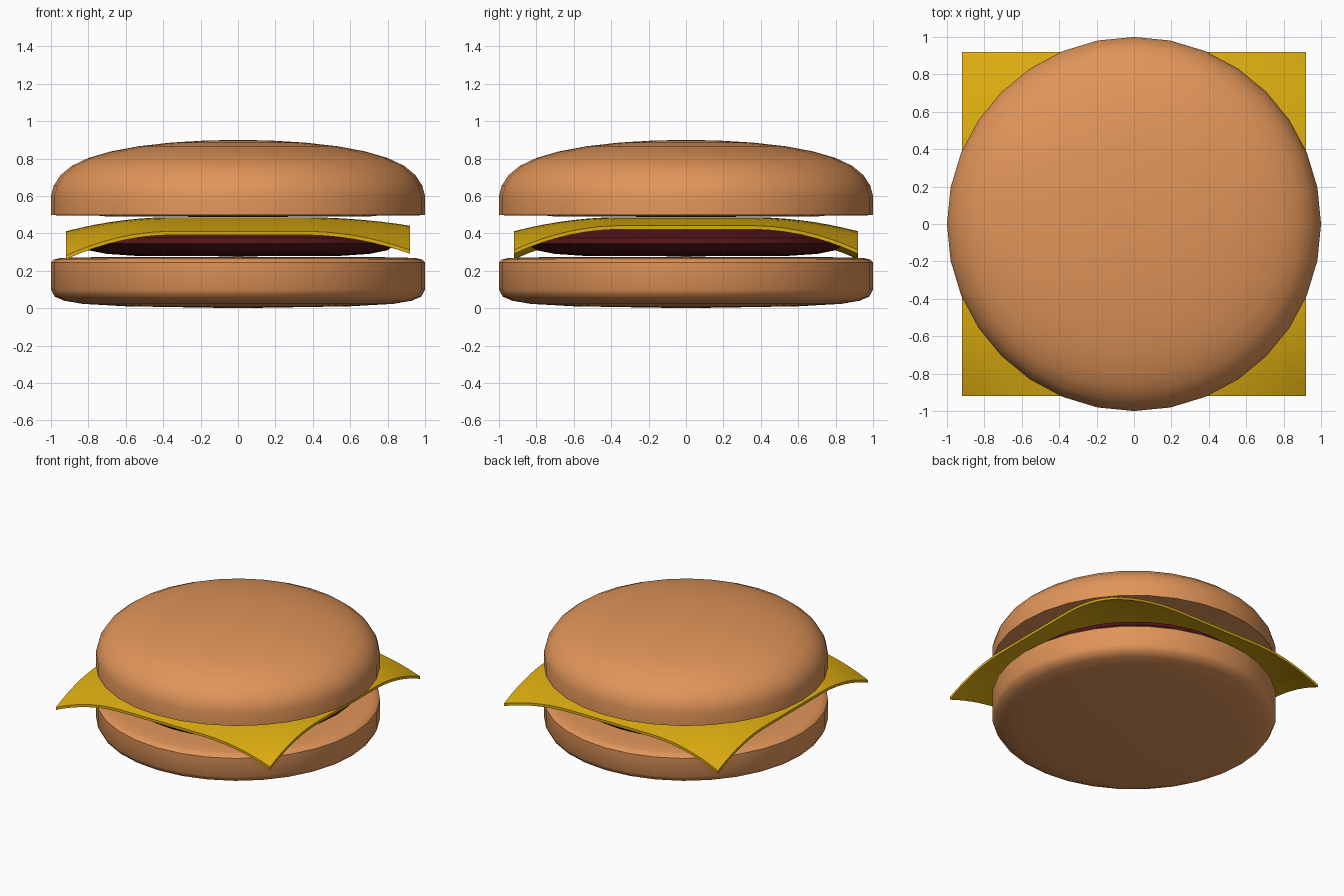
import bpy, bmesh, math

if "Cube" in bpy.data.objects:
    bpy.data.objects.remove(bpy.data.objects["Cube"])


def material(name, color):
    m = bpy.data.materials.new(name)
    m.diffuse_color = (*color, 1)
    m.use_nodes = True
    m.node_tree.nodes["Principled BSDF"].inputs["Base Color"].default_value = m.diffuse_color
    return m


def finish(name, bm, mat, angle=40):
    bmesh.ops.recalc_face_normals(bm, faces=bm.faces)
    me = bpy.data.meshes.new(name)
    bm.to_mesh(me)
    bm.free()
    ob = bpy.data.objects.new(name, me)
    bpy.context.collection.objects.link(ob)
    me.materials.append(mat)
    bpy.ops.object.select_all(action='DESELECT')
    bpy.context.view_layer.objects.active = ob
    ob.select_set(True)
    bpy.ops.object.shade_smooth_by_angle(angle=math.radians(angle))
    return ob


def lathe(name, profile, mat, sides=32):
    """Spin an (r, z) profile that starts and ends on the axis."""
    bm = bmesh.new()
    verts = [bm.verts.new((r, 0, z)) for r, z in profile]
    edges = [bm.edges.new(pair) for pair in zip(verts, verts[1:])]
    bmesh.ops.spin(bm, geom=verts + edges, axis=(0, 0, 1), cent=(0, 0, 0),
                   steps=sides, angle=math.tau)
    bmesh.ops.remove_doubles(bm, verts=bm.verts, dist=1e-4)
    return finish(name, bm, mat)


bun = material("bun", (0.75, 0.30, 0.10))
meat = material("meat", (0.09, 0.008, 0.01))
cheese = material("cheese", (0.72, 0.42, 0.005))

# Bottom bun
lathe("bottom_bun", [(0, 0), (0.6, 0.01), (0.83, 0.023), (0.93, 0.04),
                     (0.98, 0.062), (1, 0.1), (1, 0.245), (0.985, 0.26),
                     (0.95, 0.268), (0.85, 0.272), (0, 0.275)], bun)

# Patty
lathe("patty", [(0, 0.277), (0.55, 0.28), (0.7, 0.29), (0.8, 0.31), (0.85, 0.345),
                (0.84, 0.375), (0.78, 0.405), (0.68, 0.43), (0.5, 0.45), (0, 0.46)], meat)

# Top bun
lathe("top_bun", [(0, 0.488), (0.7, 0.49), (0.75, 0.495), (1, 0.497), (1, 0.6),
                  (0.985, 0.655), (0.95, 0.71), (0.89, 0.76), (0.8, 0.803), (0.68, 0.838),
                  (0.53, 0.866), (0.36, 0.885), (0.18, 0.896), (0, 0.9)], bun)


# Cheese slice: square sheet drooping past the patty, most at the corners
def droop(t):
    return (max(0, abs(t) - 0.35) / 0.57) ** 2


bm = bmesh.new()
bmesh.ops.create_grid(bm, x_segments=24, y_segments=24, size=0.92)
for v in bm.verts:
    gx, gy = droop(v.co.x), droop(v.co.y)
    kx = 0.045 if v.co.x > 0 else 0.075
    v.co.z = 0.486 - kx * gx - 0.075 * gy - 0.055 * gx * gy
top = list(bm.faces)
rim = bmesh.ops.extrude_face_region(bm, geom=top)["geom"]
for v in (g for g in rim if isinstance(g, bmesh.types.BMVert)):
    v.co.z -= 0.02
finish("cheese_slice", bm, cheese)
